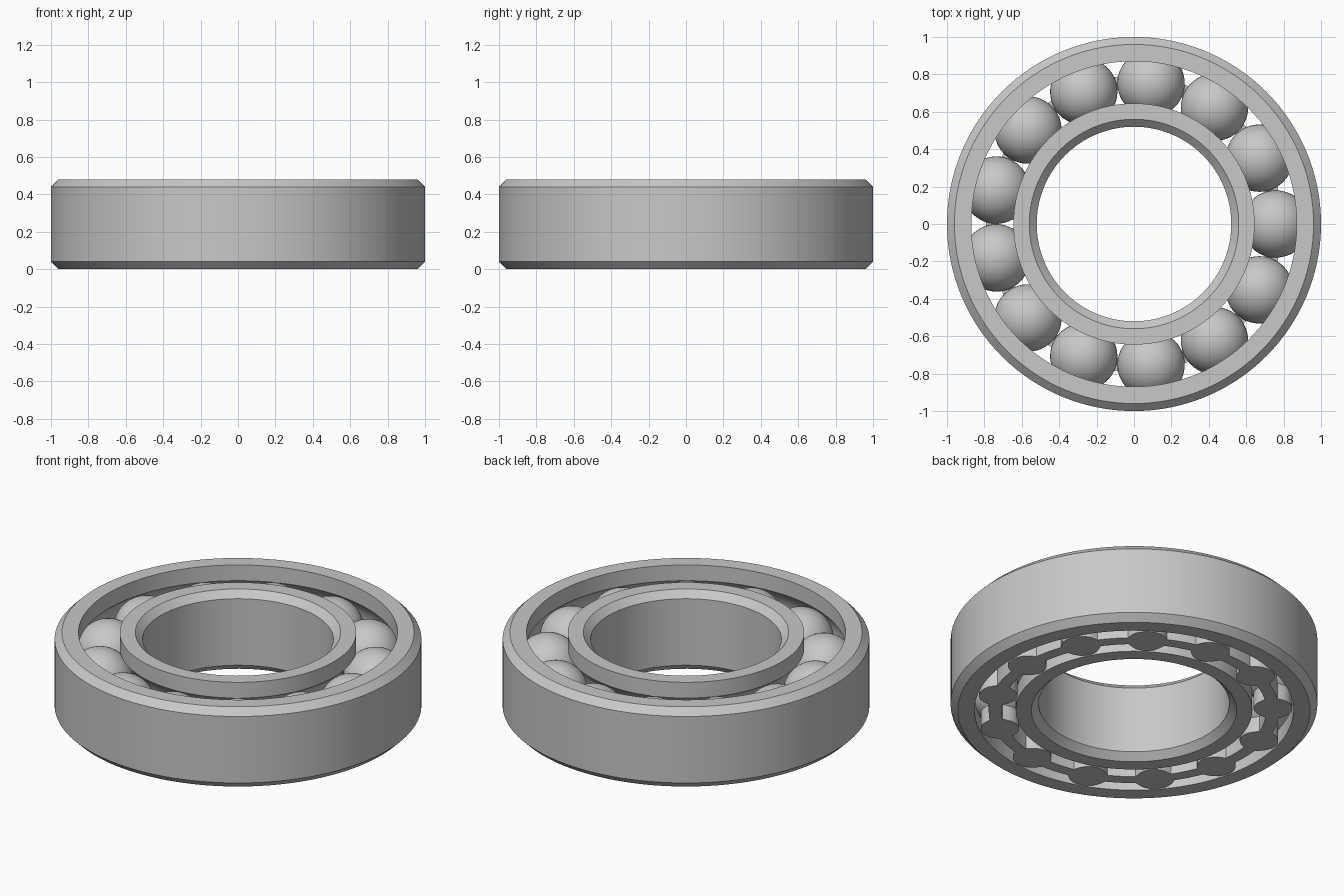
import bpy, bmesh
from math import sin, cos, pi, sqrt, acos

if "Cube" in bpy.data.objects:
    bpy.data.objects.remove(bpy.data.objects["Cube"], do_unlink=True)

HEIGHT, CHAMFER = 0.48, 0.04
PITCH, BALL, COUNT = 0.7575, 0.18, 13      # ball circle, ball radius, number of balls
GROOVE = BALL + 0.004
MID = HEIGHT / 2

steel = bpy.data.materials.new("steel grey")
steel.use_nodes = True
GREY = (0.58, 0.58, 0.58, 1)
steel.diffuse_color = GREY
steel.node_tree.nodes["Principled BSDF"].inputs["Base Color"].default_value = GREY


def finish(bm, name):
    bmesh.ops.recalc_face_normals(bm, faces=bm.faces)
    mesh = bpy.data.meshes.new(name)
    bm.to_mesh(mesh)
    bm.free()
    mesh.materials.append(steel)
    obj = bpy.data.objects.new(name, mesh)
    bpy.context.collection.objects.link(obj)
    return obj


def lathe(name, section, segments):
    """Sweep a closed (radius, z) section, given as a function of angle, around z."""
    bm = bmesh.new()
    loops = []
    for i in range(segments):
        a = 2 * pi * i / segments
        loops.append([bm.verts.new((r * cos(a), r * sin(a), z)) for r, z in section(a)])
    for i, loop in enumerate(loops):
        after = loops[(i + 1) % segments]
        for j in range(len(loop)):
            k = (j + 1) % len(loop)
            bm.faces.new((loop[j], after[j], after[k], loop[k]))
    return finish(bm, name)


def race_section(back, front):
    """Chamfered on the back radius, ball groove cut into the front radius."""
    side = 1 if front > back else -1
    edge = front
    reach = abs(PITCH - edge)
    half = acos(reach / GROOVE)
    groove = []
    for i in range(17):
        t = -half + 2 * half * i / 16
        groove.append((PITCH - side * GROOVE * cos(t), MID + GROOVE * sin(t)))
    inset = back + side * CHAMFER
    return ([(back, HEIGHT - CHAMFER), (back, CHAMFER), (inset, 0), (edge, 0)]
            + groove + [(edge, HEIGHT), (inset, HEIGHT)])


def cage_section(a):
    """Thin band that swells to a round pad under each ball."""
    step = 2 * pi / COUNT
    along = PITCH * ((a + step / 2) % step - step / 2)
    width = max(0.035, sqrt(max(0, 0.105 ** 2 - along ** 2)))
    inner, outer = PITCH - width, PITCH + width
    return [(inner, 0), (outer, 0), (outer, MID), (inner, MID)]


# Races and cage
outer_section = race_section(1.0, 0.87)
inner_section = race_section(0.52, 0.645)
parts = [
    lathe("outer_ring", lambda a: outer_section, 128),
    lathe("inner_ring", lambda a: inner_section, 128),
    lathe("ball_cage", cage_section, COUNT * 32),
]

# Balls share one mesh
bm = bmesh.new()
bmesh.ops.create_uvsphere(bm, u_segments=48, v_segments=24, radius=BALL)
first = finish(bm, "ball_1")
balls = [first]
for i in range(1, COUNT):
    ball = bpy.data.objects.new(f"ball_{i + 1}", first.data)
    bpy.context.collection.objects.link(ball)
    balls.append(ball)
for i, ball in enumerate(balls):
    a = 2 * pi * i / COUNT
    ball.location = (PITCH * cos(a), PITCH * sin(a), MID)

# Smooth shading with crisp edges
bpy.ops.object.select_all(action="DESELECT")
for obj in parts + [first]:
    obj.select_set(True)
bpy.context.view_layer.objects.active = first
bpy.ops.object.shade_smooth_by_angle(angle=pi / 6)
